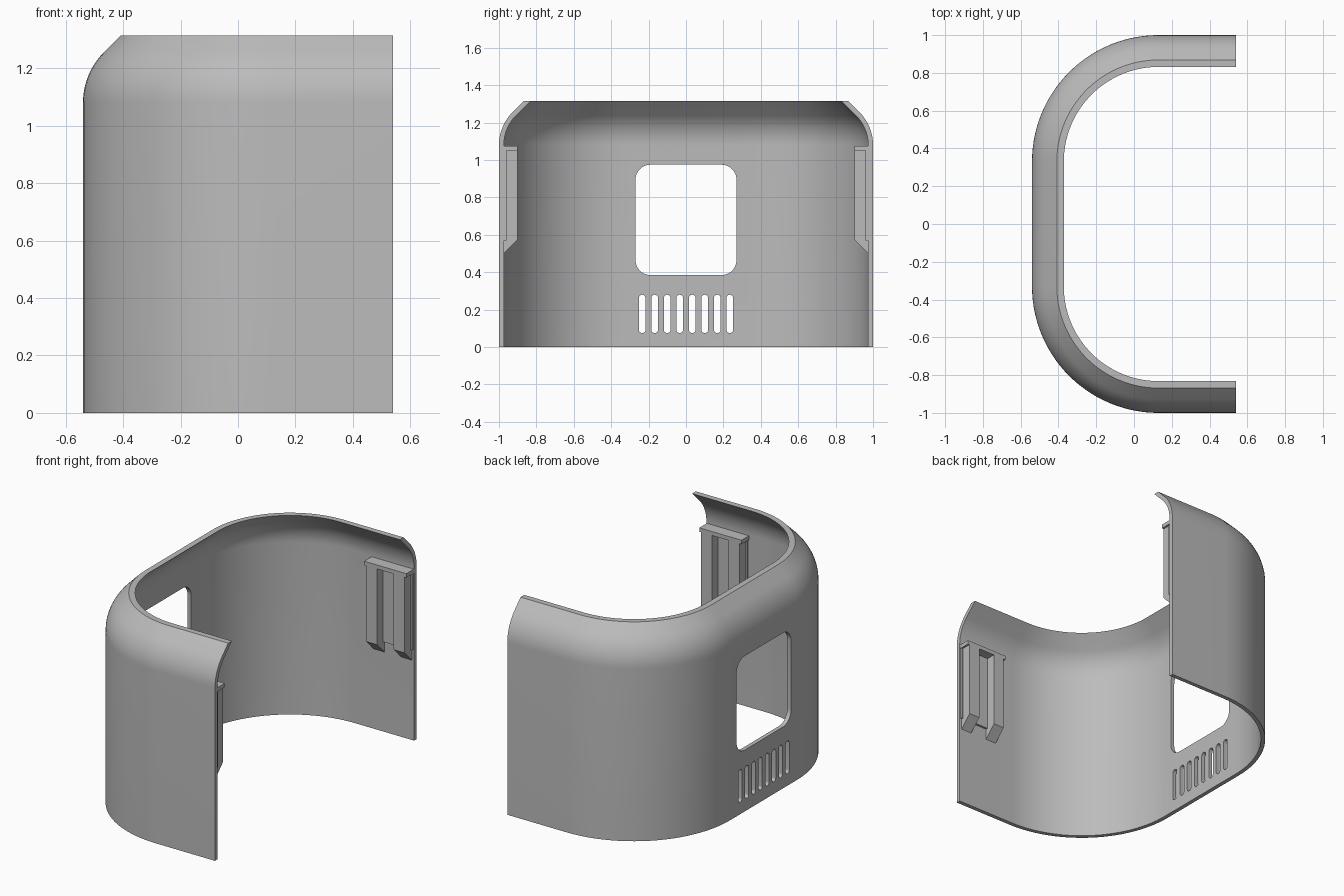
import bpy, bmesh, math

cube = bpy.data.objects.get("Cube")
if cube:
    bpy.data.objects.remove(cube, do_unlink=True)

grey = bpy.data.materials.new("plain_grey")
grey.use_nodes = True
colour = (0.5, 0.5, 0.5, 1)
grey.diffuse_color = colour
grey.node_tree.nodes["Principled BSDF"].inputs["Base Color"].default_value = colour


def make_object(name, bm):
    bmesh.ops.recalc_face_normals(bm, faces=bm.faces)
    mesh = bpy.data.meshes.new(name)
    bm.to_mesh(mesh)
    bm.free()
    mesh.materials.append(grey)
    obj = bpy.data.objects.new(name, mesh)
    bpy.context.collection.objects.link(obj)
    return obj


def add_prism(bm, yz, x0, x1):
    """Extrude a y-z outline from x0 to x1."""
    a = [bm.verts.new((x0, y, z)) for y, z in yz]
    b = [bm.verts.new((x1, y, z)) for y, z in yz]
    bm.faces.new(a)
    bm.faces.new(b[::-1])
    for i in range(len(yz)):
        j = (i + 1) % len(yz)
        bm.faces.new((a[i], a[j], b[j], b[i]))


def rounded_outline(y0, y1, z0, z1, r, steps=8):
    corners = [(y1 - r, z1 - r, 0), (y0 + r, z1 - r, 90),
               (y0 + r, z0 + r, 180), (y1 - r, z0 + r, 270)]
    pts = []
    for cy, cz, start in corners:
        for k in range(steps + 1):
            a = math.radians(start + 90 * k / steps)
            p = (cy + r * math.cos(a), cz + r * math.sin(a))
            if not pts or math.dist(p, pts[-1]) > 1e-4:
                pts.append(p)
    if math.dist(pts[0], pts[-1]) < 1e-4:
        pts.pop()
    return pts


# Shell: wall section (inset, height) swept round the C-shaped plan
WALL, TOP, BEND, RADIUS = 0.026, 1.315, 1.08, 0.25


def wall_side(offset):
    r = RADIUS - offset
    pts = [(offset, 0)]
    for k in range(11):
        a = math.radians(45 * k / 10)
        pts.append((offset + r * (1 - math.cos(a)), BEND + r * math.sin(a)))
    inset, z = pts[-1]
    pts.append((inset + TOP - z, TOP))
    return pts


section = wall_side(0) + wall_side(WALL)[::-1]
CX, CY, R, END = 0.13, 0.33, 0.67, 0.54
STEPS = 28
path = [(END, -CY, 270)]
path += [(CX, -CY, 270 - 90 * k / STEPS) for k in range(STEPS + 1)]
path += [(CX, CY, 180 - 90 * k / STEPS) for k in range(STEPS + 1)]
path += [(END, CY, 90)]

bm = bmesh.new()
rings = []
for px, py, deg in path:
    a = math.radians(deg)
    rings.append([bm.verts.new((px + (R - d) * math.cos(a),
                                py + (R - d) * math.sin(a), z)) for d, z in section])
n = len(section)
for r0, r1 in zip(rings, rings[1:]):
    for i in range(n):
        j = (i + 1) % n
        bm.faces.new((r0[i], r0[j], r1[j], r1[i]))
bm.faces.new(rings[0])
bm.faces.new(rings[-1][::-1])
shell = make_object("shell", bm)

# Window and vent slots cut through the flat wall
bm = bmesh.new()
add_prism(bm, rounded_outline(-0.27, 0.27, 0.385, 0.975, 0.08), -0.7, -0.4)
for i in range(8):
    y = (i - 3.5) * 0.067
    add_prism(bm, rounded_outline(y - 0.018, y + 0.018, 0.075, 0.28, 0.018), -0.7, -0.4)
cutter = make_object("opening_cutter", bm)
cutter.hide_render = True
cut = shell.modifiers.new("openings", "BOOLEAN")
cut.operation = "DIFFERENCE"
cut.solver = "EXACT"
cut.object = cutter
bpy.ops.object.select_all(action="DESELECT")
bpy.context.view_layer.objects.active = shell
shell.select_set(True)
bpy.ops.object.modifier_apply(modifier=cut.name)
bpy.data.objects.remove(cutter, do_unlink=True)
bpy.ops.object.shade_smooth_by_angle(angle=math.radians(25))

# Clip on the inside of each side wall: two rails, a back plate and a cap
FACE, BACK = 0.9, 0.978
for side, label in ((1, "back"), (-1, "front")):
    def outline(pts):
        return [(side * y, z) for y, z in pts]

    bm = bmesh.new()
    rail = outline([(FACE, 1.05), (FACE, 0.575), (BACK, 0.497), (BACK, 1.05)])
    for x0, x1 in ((0.26, 0.335), (0.45, 0.525)):
        add_prism(bm, rail, x0, x1)
    make_object(label + "_clip_rails", bm)

    bm = bmesh.new()
    add_prism(bm, outline([(0.96, 1.05), (0.96, 0.57), (BACK, 0.57), (BACK, 1.05)]), 0.25, 0.535)
    make_object(label + "_clip_plate", bm)

    bm = bmesh.new()
    add_prism(bm, outline([(FACE, 1.075), (FACE, 1.05), (BACK, 1.05), (BACK, 1.075)]), 0.245, 0.538)
    make_object(label + "_clip_cap", bm)
